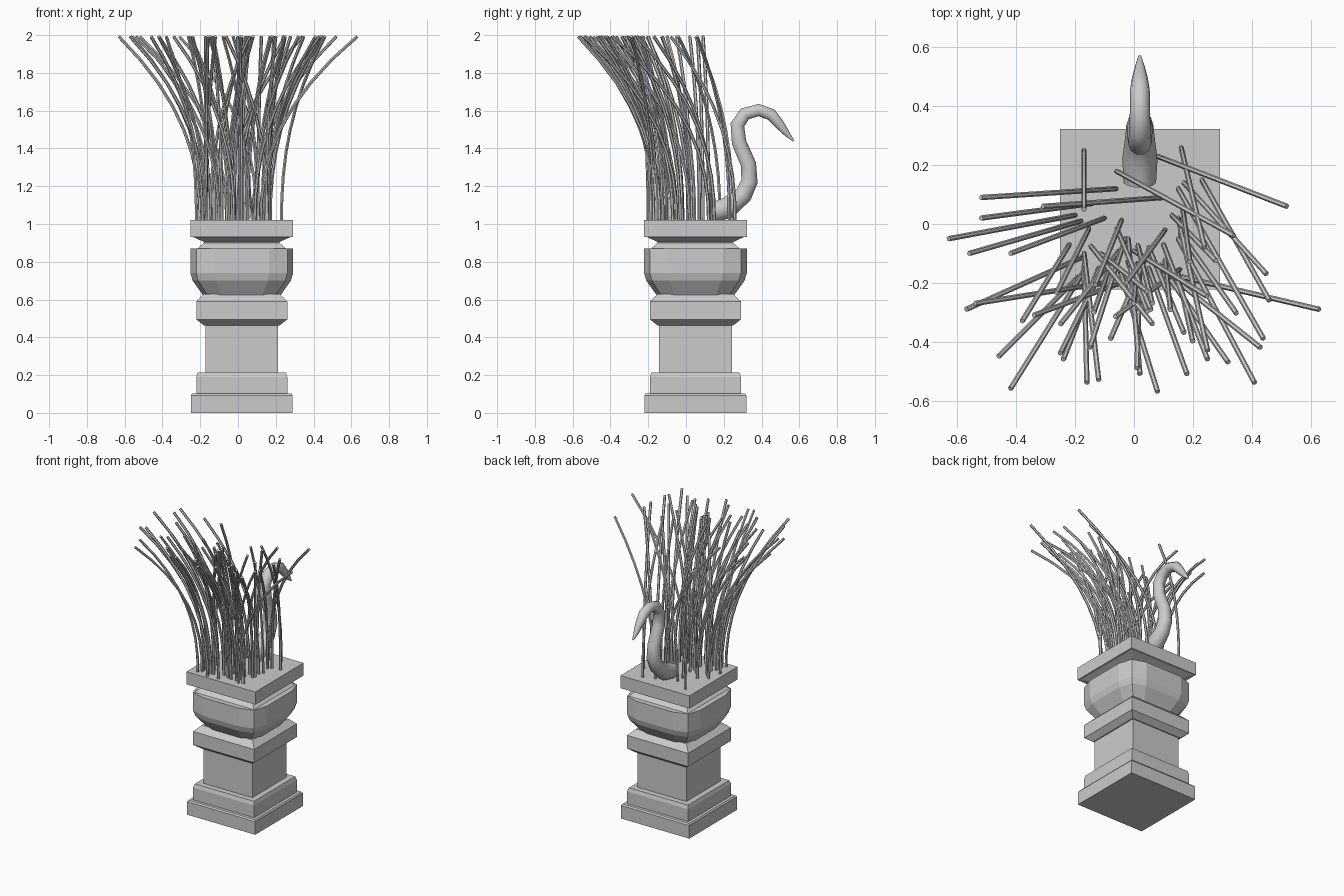
import bpy, bmesh, random
from mathutils import Vector

if "Cube" in bpy.data.objects:
    bpy.data.objects.remove(bpy.data.objects["Cube"])

CX, CY = 0.02, 0.05          # pedestal centre


def section(corner, mid):
    """Square outline whose sides bulge from corner half-width to mid half-width."""
    side = [(-corner, -corner)]
    if mid > corner:
        w = corner * 0.6
        side += [(-w, -mid), (w, -mid)]
    pts = []
    for _ in range(4):
        pts += side
        side = [(-y, x) for x, y in side]
    return pts


def loft(name, rings):
    """Stack of (corner half-width, mid half-width, z) outlines, capped."""
    bm = bmesh.new()
    loops = [[bm.verts.new((CX + x, CY + y, z)) for x, y in section(c, m)]
             for c, m, z in rings]
    n = len(loops[0])
    for a, b in zip(loops, loops[1:]):
        for i in range(n):
            j = (i + 1) % n
            bm.faces.new((a[i], a[j], b[j], b[i]))
    bm.faces.new(loops[0][::-1])
    bm.faces.new(loops[-1])
    bmesh.ops.recalc_face_normals(bm, faces=bm.faces)
    me = bpy.data.meshes.new(name)
    bm.to_mesh(me)
    bm.free()
    ob = bpy.data.objects.new(name, me)
    bpy.context.collection.objects.link(ob)
    return ob


def tube(name, paths, sides_res):
    """Round tubes along lists of (point, radius), converted to a smooth mesh."""
    cu = bpy.data.curves.new(name, 'CURVE')
    cu.dimensions = '3D'
    cu.bevel_depth = 1.0
    cu.bevel_resolution = sides_res
    cu.use_fill_caps = True
    for path in paths:
        sp = cu.splines.new('POLY')
        sp.points.add(len(path) - 1)
        for p, (co, r) in zip(sp.points, path):
            p.co = (*co, 1)
            p.radius = r
    ob = bpy.data.objects.new(name, cu)
    bpy.context.collection.objects.link(ob)
    bpy.ops.object.select_all(action='DESELECT')
    ob.select_set(True)
    bpy.context.view_layer.objects.active = ob
    bpy.ops.object.convert(target='MESH')
    bpy.ops.object.shade_smooth_by_angle(angle=0.9)


# Pedestal: straight mouldings
def square(name, rings):
    return loft(name, [(h, h, z) for h, z in rings])


square("plinth", [(.269, 0), (.269, .093), (.262, .103)])
square("base_step", [(.241, .103), (.241, .19), (.233, .215)])
square("shaft", [(.193, .215), (.193, .463)])
square("collar", [(.2, .463), (.241, .495), (.241, .59), (.2, .63)])
square("neck", [(.235, .87), (.2, .9), (.2, .905), (.255, .93)])
square("top_slab", [(.272, .93), (.272, 1.02)])

# Pedestal: bowl with bulging sides
loft("bowl", [(.165, .185, .59), (.185, .21, .63), (.23, .26, .70),
              (.241, .272, .74), (.241, .272, .87)])

# Curved bird neck with a tapering beak: y, z, radius
neck = [(.14, 1.06, .055), (.22, 1.085, .06), (.305, 1.155, .049), (.336, 1.225, .046),
        (.331, 1.315, .043), (.281, 1.432, .041), (.272, 1.525, .039),
        (.312, 1.583, .037), (.384, 1.603, .034), (.45, 1.58, .034),
        (.497, 1.525, .027), (.537, 1.475, .016), (.57, 1.44, .005)]
tube("bird_neck", [[((CX, y, z), r) for y, z, r in neck]], 3)

# Reeds: tip x, tip y, root x, root y in hundredths
reeds = [
    (-63, -5, -20, 3), (-56, -10, -18, 1), (-42, -10, -10, 2), (-52, 2, -14, 7),
    (-52, 9, -6, 12), (-31, 6, 10, 9), (-57, -29, -17, -11), (-54, -27, -10, -20),
    (-46, -45, -19, -18), (-42, -56, -17, -16), (-38, -33, -22, -7), (-34, -31, -2, -19),
    (-24, -46, -12, -15), (-25, -34, -5, -9), (-16, -54, -17, -14), (-12, -53, -17, -10),
    (-15, -42, -3, -5), (-8, -39, 5, -9), (1, -49, 2, -14), (2, -51, -2, -5),
    (8, -57, -5, -15), (18, -51, 5, -15), (17, -37, 5, -8), (25, -43, 15, 2),
    (25, -46, 10, -7), (32, -47, 9, -14), (41, -54, 15, -5), (44, -39, 15, 12),
    (43, -42, 9, -15), (63, -29, 12, -17), (46, -26, 23, 15), (45, -17, 17, 14),
    (52, 6, 8, 23), (34, -4, -6, 18), (-17, 5, -17, 25), (24, -8, 16, 26)]
rng = random.Random(4)
for _ in range(18):          # fill in the dense middle
    x, y = rng.uniform(-17, 19), rng.uniform(-18, 8)
    reeds.append((x + rng.uniform(-25, 25), y - rng.uniform(12, 30), x, y))


def reed_path(tx, ty, rx, ry):
    tip, root = Vector((tx, ty, 0)) / 100, Vector((rx, ry, 0)) / 100
    path = []
    for i in range(9):
        t = i / 8
        co = root.lerp(tip, t ** 2.3)
        co.z = 1.01 + .982 * t
        path.append((co, .009))
    return path


tube("reeds", [reed_path(*r) for r in reeds], 1)
